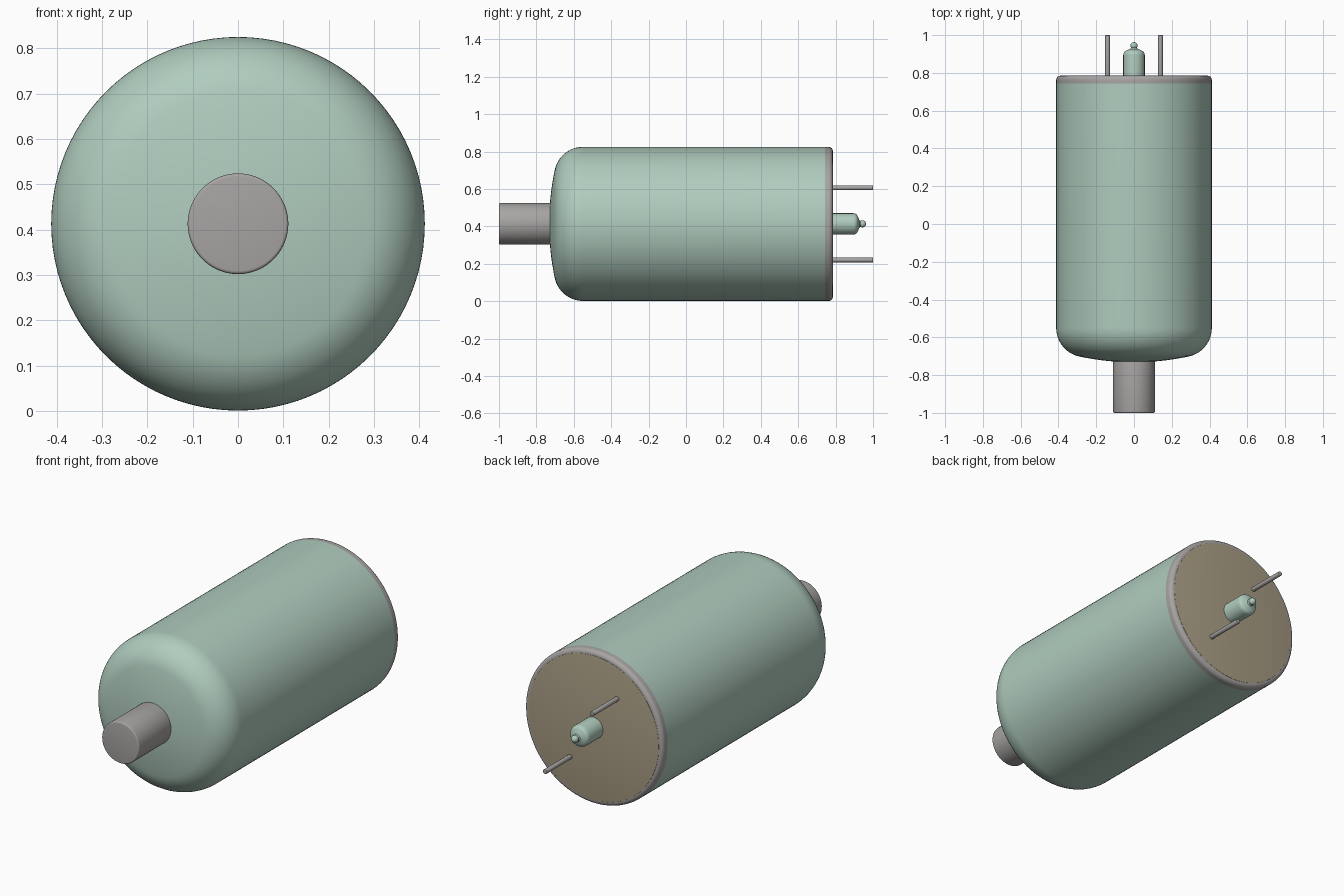
import bpy, bmesh, math
from mathutils import Matrix

cube = bpy.data.objects.get("Cube")
if cube:
    bpy.data.objects.remove(cube, do_unlink=True)

AXIS_Z = 0.413   # height of the long axis
R = 0.412        # shell radius


def material(name, rgb):
    m = bpy.data.materials.new(name)
    m.use_nodes = True
    m.diffuse_color = (*rgb, 1)
    m.node_tree.nodes["Principled BSDF"].inputs["Base Color"].default_value = (*rgb, 1)
    return m


GREEN = material("sage green", (0.434, 0.604, 0.515))
GREY = material("metal grey", (0.39, 0.376, 0.366))
TAN = material("insulator tan", (0.402, 0.342, 0.235))


def arc(cy, cr, rad, a0, a1, n):
    """Points (y, r) on a circle; 0 degrees faces +y, 90 faces outward."""
    return [(cy + rad * math.cos(math.radians(a0 + (a1 - a0) * i / n)),
             cr + rad * math.sin(math.radians(a0 + (a1 - a0) * i / n)))
            for i in range(n + 1)]


def lathe(name, profile, mat, x=0.0, z=AXIS_Z, segments=96):
    """Revolve a (y, r) profile about a line parallel to y."""
    bm = bmesh.new()
    verts = [bm.verts.new((r, y, 0)) for y, r in profile]
    edges = [bm.edges.new(pair) for pair in zip(verts, verts[1:])]
    bmesh.ops.spin(bm, geom=verts + edges, cent=(0, 0, 0), axis=(0, 1, 0),
                   angle=math.tau, steps=segments, use_duplicate=False)
    bmesh.ops.remove_doubles(bm, verts=bm.verts[:], dist=1e-5)
    bmesh.ops.recalc_face_normals(bm, faces=bm.faces[:])
    mesh = bpy.data.meshes.new(name)
    bm.to_mesh(mesh)
    bm.free()
    mesh.materials.append(mat)
    ob = bpy.data.objects.new(name, mesh)
    ob.matrix_world = Matrix.Translation((x, 0, z))
    bpy.context.collection.objects.link(ob)
    bpy.ops.object.select_all(action='DESELECT')
    ob.select_set(True)
    bpy.context.view_layer.objects.active = ob
    bpy.ops.object.shade_smooth_by_angle(angle=math.radians(35))
    return ob


def rod(name, y0, y1, r, bevel, mat, **kw):
    """Solid cylinder along y with rounded ends."""
    prof = [(y0, 0)] + arc(y0 + bevel, r - bevel, bevel, 180, 90, 4)
    prof += arc(y1 - bevel, r - bevel, bevel, 90, 0, 4) + [(y1, 0)]
    return lathe(name, prof, mat, **kw)


# Shell: shallow domed front, rounded shoulder, straight wall
dome_r = 0.289 / math.sin(math.radians(12))
dome = arc(-0.7016 + dome_r * math.cos(math.radians(12)), 0, dome_r, 180, 168, 8)
shoulder = arc(-0.55, 0.257, 0.155, 168, 90, 14)
dome[0] = (dome[0][0], 0)
lathe("shell", dome + shoulder[1:] + [(0.744, R), (0.744, 0)], GREEN)

# Front terminal
rod("front_terminal", -1.0, -0.70, 0.111, 0.007, GREY)

# Crimped rim around the rear opening
rim = [(0.744, 0.37), (0.744, R)] + arc(0.763, R - 0.022, 0.022, 90, 0, 6)
lathe("rear_rim", rim + [(0.785, 0.37)], GREY)

# Insulating disc filling the rim
rod("insulator_disc", 0.75, 0.786, 0.388, 0.001, TAN)

# Sealed filling tube with a pinched tip
tube = [(0.77, 0), (0.77, 0.057)] + arc(0.895, 0.032, 0.025, 90, 15, 6)
tube += [(0.927, 0.02), (0.934, 0.016)] + arc(0.944, 0, 0.019, 110, 0, 8)
tube[-1] = (tube[-1][0], 0)
lathe("filling_tube", tube, GREEN, segments=48)

# Two contact pins, placed diagonally
for name, side in (("left_pin", 1), ("right_pin", -1)):
    rod(name, 0.77, 1.0, 0.0125, 0.003, GREY,
        x=0.14 * side, z=AXIS_Z - 0.193 * side, segments=24)
